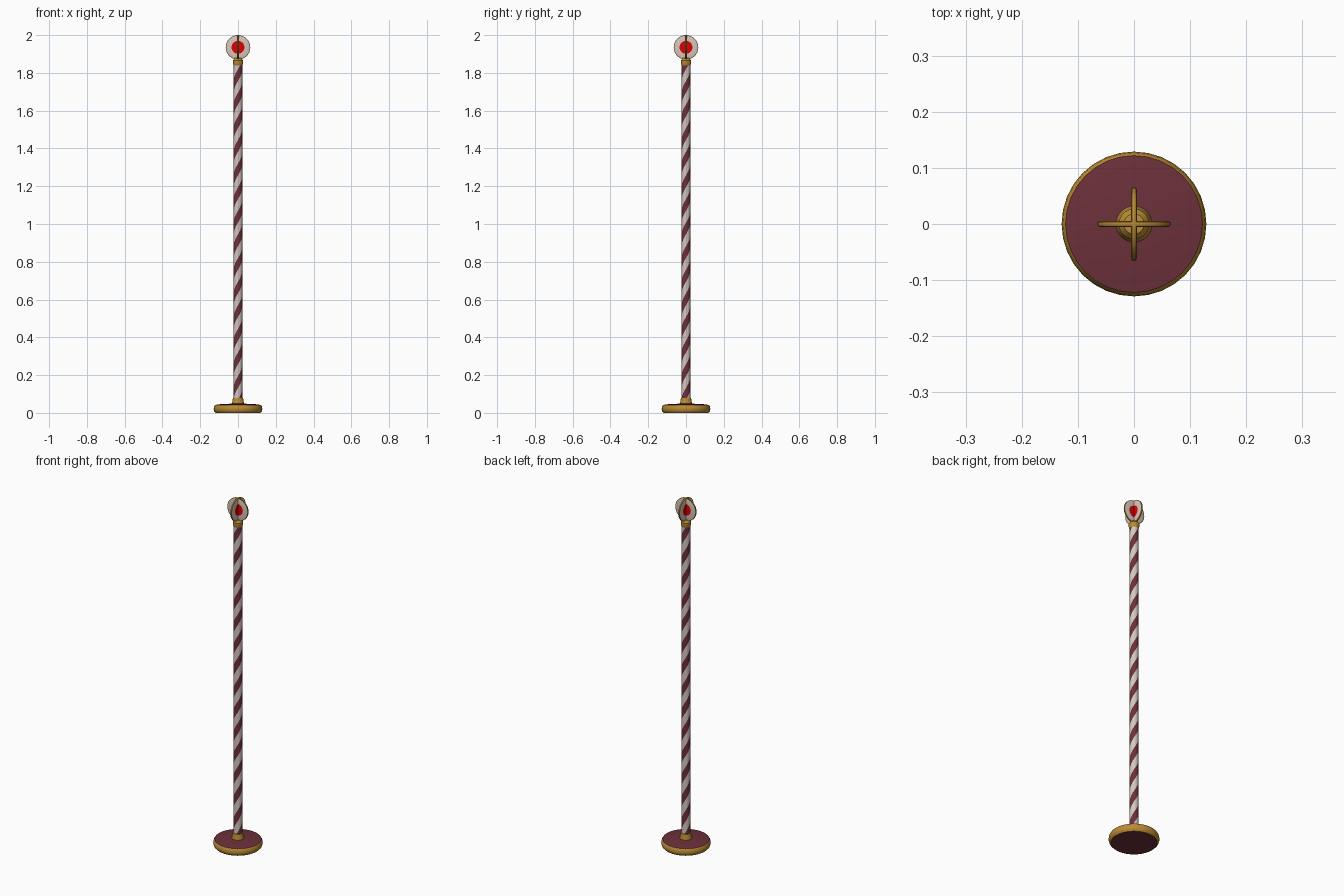
import bpy, bmesh, math
from mathutils import Matrix

if "Cube" in bpy.data.objects:
    bpy.data.objects.remove(bpy.data.objects["Cube"])


def material(name, rgb):
    m = bpy.data.materials.new(name)
    m.diffuse_color = (*rgb, 1)
    m.use_nodes = True
    m.node_tree.nodes["Principled BSDF"].inputs["Base Color"].default_value = m.diffuse_color
    return m


MAROON = material("maroon", (0.15, 0.03, 0.042))
CREAM = material("cream", (0.66, 0.57, 0.53))
GOLD = material("gold", (0.50, 0.26, 0.035))
RED = material("red", (0.72, 0.0, 0.0))


def finish(name, bm, mats, angle=35):
    bmesh.ops.remove_doubles(bm, verts=bm.verts, dist=1e-5)
    bmesh.ops.recalc_face_normals(bm, faces=bm.faces)
    me = bpy.data.meshes.new(name)
    bm.to_mesh(me)
    bm.free()
    for m in mats:
        me.materials.append(m)
    ob = bpy.data.objects.new(name, me)
    bpy.context.collection.objects.link(ob)
    bpy.ops.object.select_all(action='DESELECT')
    ob.select_set(True)
    bpy.context.view_layer.objects.active = ob
    bpy.ops.object.shade_smooth_by_angle(angle=math.radians(angle))
    return ob


def lathe(name, profile, mats, bands=None, sides=32, matrix=Matrix()):
    """Spin an (r, z) profile; bands gives the material of each segment."""
    bm = bmesh.new()
    rings = []
    for r, z in profile:
        if r == 0:
            rings.append([bm.verts.new((0, 0, z))] * sides)
        else:
            rings.append([bm.verts.new((r * math.cos(a), r * math.sin(a), z))
                          for a in (2 * math.pi * i / sides for i in range(sides))])
    for s, (lo, hi) in enumerate(zip(rings, rings[1:])):
        for i in range(sides):
            j = (i + 1) % sides
            quad = list(dict.fromkeys((lo[i], lo[j], hi[j], hi[i])))
            bm.faces.new(quad).material_index = bands[s] if bands else 0
    bm.transform(matrix)
    return finish(name, bm, mats)


# Weighted base: gold rim, maroon top and underside
lathe("base", [(0, 0), (0.118, 0), (0.126, 0.008), (0.129, 0.02), (0.127, 0.034),
               (0.122, 0.042), (0.085, 0.047), (0, 0.05)],
      [MAROON, GOLD], [0, 1, 1, 1, 1, 0, 0])

# Gold collars at the foot and top of the pole
lathe("foot_collar", [(0, 0.045), (0.033, 0.045), (0.030, 0.06), (0.027, 0.08), (0, 0.08)], [GOLD])
lathe("top_collar", [(0, 1.838), (0.023, 1.838), (0.027, 1.85), (0.027, 1.866),
                     (0.018, 1.878), (0, 1.88)], [GOLD])

# Pole: rows of faces follow two maroon helixes on cream
Z0, Z1, R, N, STEP = 0.07, 1.845, 0.023, 24, 0.0625
PITCH = 4 * STEP
bm = bmesh.new()
rows = int((Z1 - Z0) / STEP) + 2
grid = []
for k in range(-4, rows + 1):
    row = []
    for i in range(N + 1):
        a = 2 * math.pi * i / N
        z = min(Z1, max(Z0, Z0 + k * STEP + PITCH * i / N))
        row.append(bm.verts.new((R * math.cos(a), R * math.sin(a), z)))
    grid.append(row)
for k, (lo, hi) in enumerate(zip(grid, grid[1:])):
    for i in range(N):
        if max(hi[i + 1].co.z, hi[i].co.z) - min(lo[i].co.z, lo[i + 1].co.z) > 1e-4:
            bm.faces.new((lo[i], lo[i + 1], hi[i + 1], hi[i])).material_index = k % 2
finish("striped_pole", bm, [MAROON, CREAM])

# Head: two crossed discs with red centres, cream faces and gold edges
T, HR = 0.005, 0.065
for name, turn in (("head_disc_front", 0), ("head_disc_side", math.pi / 2)):
    place = (Matrix.Translation((0, 0, 1.935)) @ Matrix.Rotation(turn, 4, 'Z')
             @ Matrix.Rotation(math.pi / 2, 4, 'X'))
    lathe(name, [(0, -T), (0.034, -T), (0.061, -T), (HR, -T * 0.7), (HR, T * 0.7),
                 (0.061, T), (0.034, T), (0, T)],
          [RED, CREAM, GOLD], [0, 1, 2, 2, 2, 1, 0], matrix=place)
